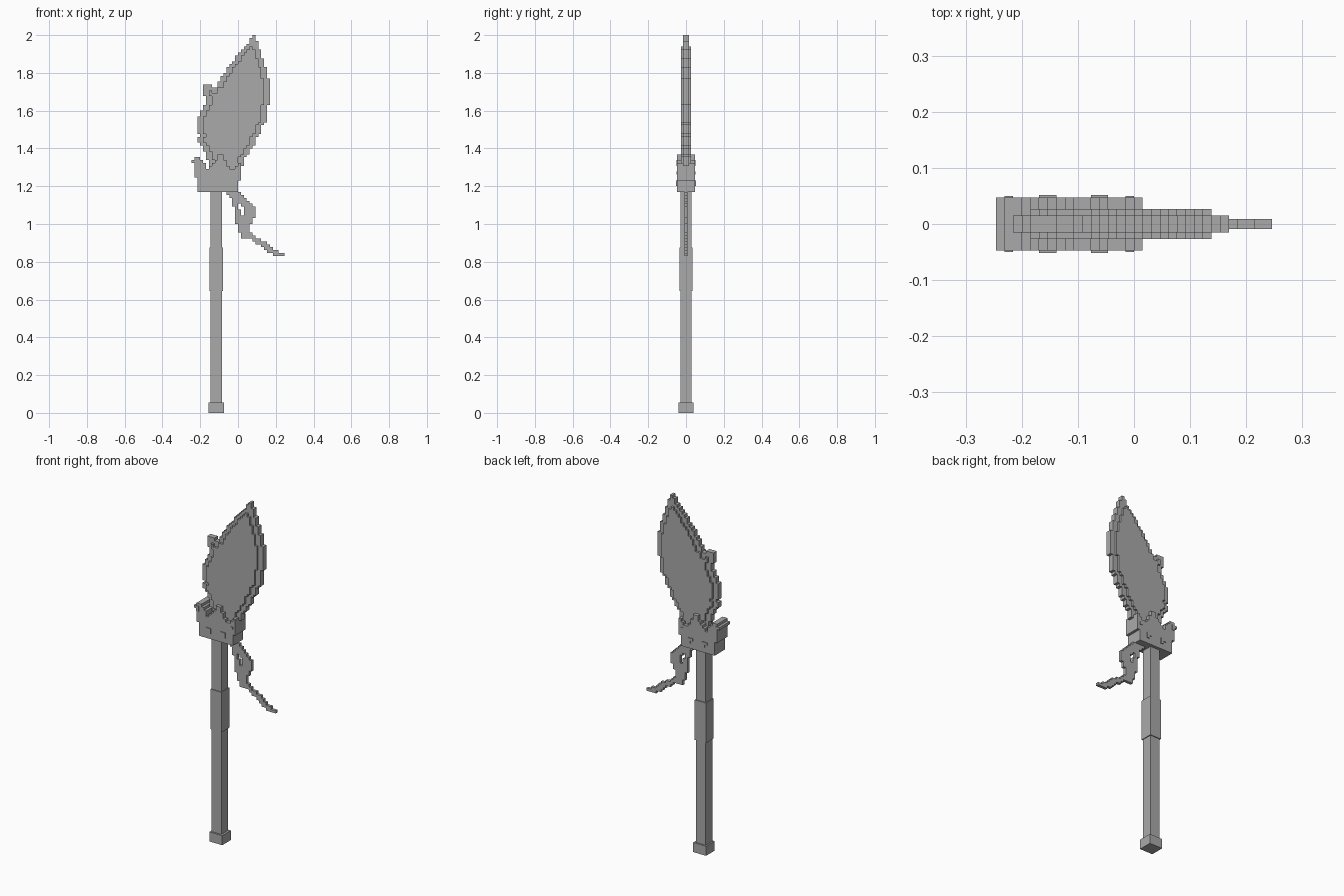
import bpy
import bmesh

cube = bpy.data.objects.get("Cube")
if cube:
    bpy.data.objects.remove(cube)

S = 2 / 130  # edge of one grid cell

grey = bpy.data.materials.new("plain grey")
grey.use_nodes = True
grey.diffuse_color = (0.4, 0.4, 0.4, 1)
grey.node_tree.nodes["Principled BSDF"].inputs["Base Color"].default_value = (0.4, 0.4, 0.4, 1)


def finish(name, bm):
    bmesh.ops.remove_doubles(bm, verts=bm.verts, dist=1e-5)
    bmesh.ops.recalc_face_normals(bm, faces=bm.faces)
    mesh = bpy.data.meshes.new(name)
    bm.to_mesh(mesh)
    bm.free()
    mesh.materials.append(grey)
    obj = bpy.data.objects.new(name, mesh)
    bpy.context.collection.objects.link(obj)
    return obj


def box(name, x0, x1, half_y, z0, z1):
    bm = bmesh.new()
    bmesh.ops.create_cube(bm, size=1)
    for v in bm.verts:
        v.co = (x1 if v.co.x > 0 else x0,
                half_y if v.co.y > 0 else -half_y,
                z1 if v.co.z > 0 else z0)
    return finish(name, bm)


def plate(name, cells, half_y):
    """Stepped slab: front and back per cell, walls only on the outline."""
    bm = bmesh.new()

    def quad(*pts):
        bm.faces.new([bm.verts.new((x * S, y * half_y, z * S)) for x, y, z in pts])

    for i, k in sorted(cells):
        corners = [(i, k), (i + 1, k), (i + 1, k + 1), (i, k + 1)]
        neighbours = [(i, k - 1), (i + 1, k), (i, k + 1), (i - 1, k)]
        quad(*[(x, -1, z) for x, z in corners])
        quad(*[(x, 1, z) for x, z in reversed(corners)])
        for n, near in enumerate(neighbours):
            if near not in cells:
                (ax, az), (bx, bz) = corners[n], corners[(n + 1) % 4]
                quad((ax, -1, az), (ax, 1, az), (bx, 1, bz), (bx, -1, bz))
    return finish(name, bm)


def fill(outline):
    """Cells between left and right edges given at falling rows."""
    cells = set()
    for (k0, l0, r0), (k1, l1, r1) in zip(outline, outline[1:]):
        for k in range(k0, k1 - 1, -1):
            t = (k0 - k) / (k0 - k1)
            left, right = round(l0 + (l1 - l0) * t), round(r0 + (r1 - r0) * t)
            cells |= {(i, k) for i in range(left, right)}
    return cells


# Shaft, grip and end cap
box("shaft", -0.146, -0.085, 0.03, 0.05, 1.18)
box("grip", -0.151, -0.08, 0.035, 0.645, 0.875)
box("end_cap", -0.155, -0.073, 0.039, 0, 0.055)

# Leaf-shaped blade: thin rim and thicker body
blade = fill([(129, 5, 6), (126, 3, 7), (123, 0, 8), (120, -2, 9), (116, -5, 10),
              (113, -7, 11)])
blade |= fill([(112, -12, 11), (109, -12, 11), (108, -11, 11), (106, -11, 11),
               (105, -12, 10), (102, -13, 10), (101, -14, 10), (97, -14, 8),
               (95, -13, 7), (93, -14, 6), (91, -12, 5), (88, -11, 3), (84, -10, 1),
               (80, -9, 0)])
blade -= {(-9, 112), (-8, 112)}
plate("blade_rim", blade, 0.015)
reach = [(d, 0) for d in (-2, -1, 1, 2)] + [(0, d) for d in (-2, -1, 1, 2)]
body = {(i, k) for i, k in blade
        if k < 82 or all((i + a, k + b) in blade for a, b in reach)}
plate("blade_body", body, 0.027)

# Crowned socket
tops = [87, 88, 88, 87, 86, 84, 85, 86, 87, 89, 89, 87, 85, 84, 84, 85, 86]
bottoms = {-16: 86, -15: 81, 0: 80}
plate("socket", {(i - 16, k) for i, top in enumerate(tops)
                 for k in range(bottoms.get(i - 16, 76), top)}, 0.047)
for side, i in (("left", -5), ("right", -11)):
    plate("socket_stud_" + side, {(i, 79), (i + 1, 79), (i + 1, 78)}, 0.052)
plate("socket_corner_studs", {(-15, 85), (-15, 86), (-1, 82)}, 0.05)

# Ragged hanging streamer with a small hole
streamer = fill([(75, -4, 1), (74, -3, 2), (72, -2, 4), (70, -1, 6), (67, -1, 6),
                 (66, -1, 5), (63, 0, 4), (61, 1, 5), (60, 1, 6), (59, 5, 8),
                 (57, 8, 11), (55, 10, 14), (54, 12, 16)])
streamer -= {(0, 71), (1, 70), (1, 69), (1, 68), (0, 70)}
plate("streamer", streamer, 0.0085)
